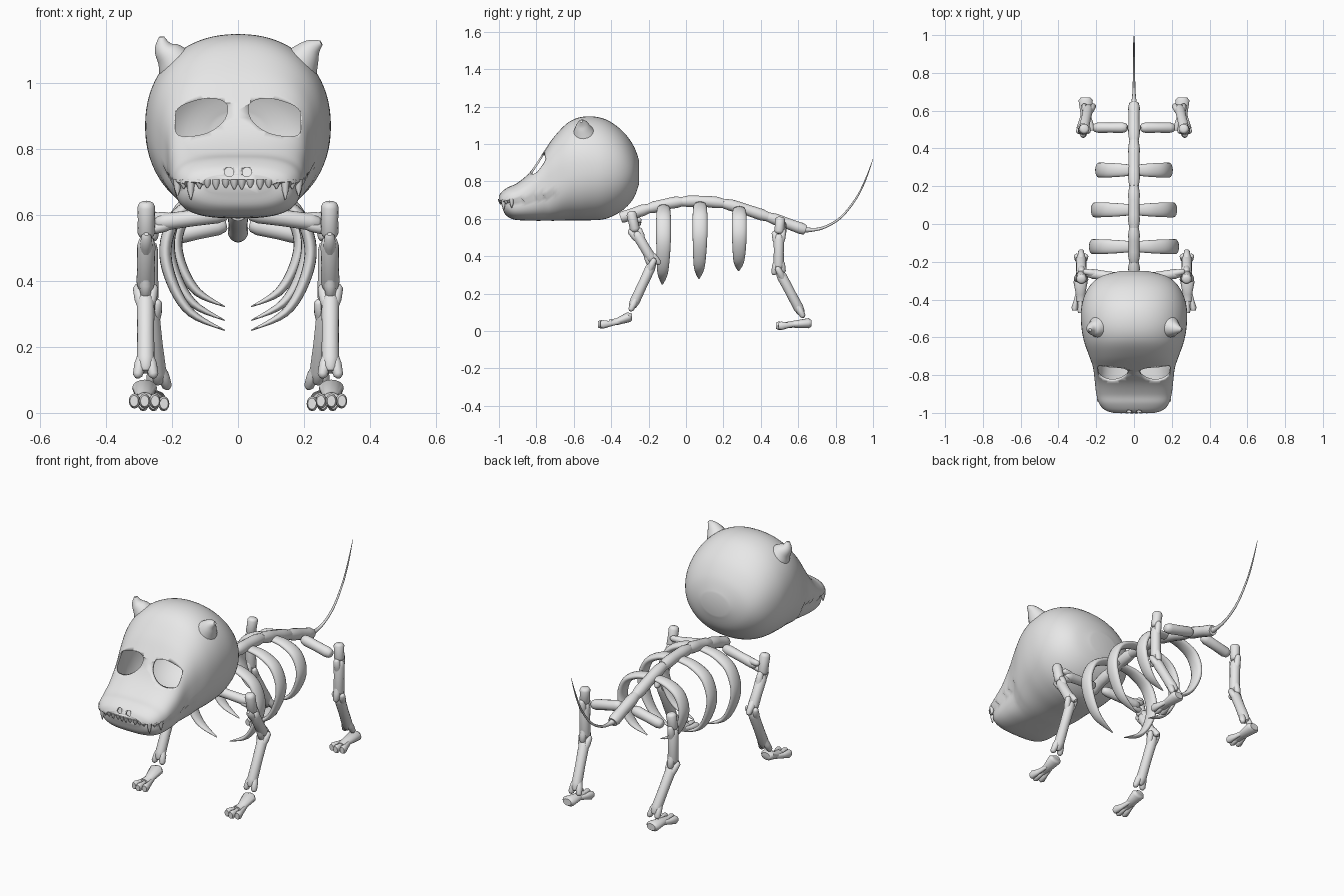
import bpy, bmesh
from math import cos, sin, pi, radians, copysign
from mathutils import Vector

if "Cube" in bpy.data.objects:
    bpy.data.objects.remove(bpy.data.objects["Cube"])

BONE = bpy.data.materials.new("bone_grey")
BONE.use_nodes = True
BONE.diffuse_color = (0.8, 0.8, 0.8, 1)
BONE.node_tree.nodes["Principled BSDF"].inputs["Base Color"].default_value = (0.8, 0.8, 0.8, 1)


def finish(bm, name):
    bmesh.ops.recalc_face_normals(bm, faces=bm.faces)
    mesh = bpy.data.meshes.new(name)
    bm.to_mesh(mesh)
    bm.free()
    mesh.materials.append(BONE)
    ob = bpy.data.objects.new(name, mesh)
    bpy.context.collection.objects.link(ob)
    bpy.ops.object.select_all(action="DESELECT")
    ob.select_set(True)
    bpy.context.view_layer.objects.active = ob
    bpy.ops.object.shade_smooth_by_angle(angle=radians(50))
    return ob


def spline(pts, n, closed=False):
    """Catmull-Rom interpolation of tuples of any length."""
    out, m = [], len(pts)
    for i in range(m if closed else m - 1):
        if closed:
            q = [pts[(i + k) % m] for k in (-1, 0, 1, 2)]
        else:
            q = [pts[min(max(i + k, 0), m - 1)] for k in (-1, 0, 1, 2)]
        for j in range(n):
            t = j / n
            out.append(tuple(
                0.5 * (2 * b + (c - a) * t + (2 * a - 5 * b + 4 * c - d) * t * t
                       + (3 * b - a - 3 * c + d) * t ** 3)
                for a, b, c, d in zip(*q)))
    if not closed:
        out.append(tuple(pts[-1]))
    return out


def loft(bm, rings):
    loops = [[bm.verts.new(p) for p in ring] for ring in rings]
    n = len(loops[0])
    for a, b in zip(loops, loops[1:]):
        for i in range(n):
            bm.faces.new((a[i], a[(i + 1) % n], b[(i + 1) % n], b[i]))
    bm.faces.new(loops[0])
    bm.faces.new(loops[-1])


def sweep(bm, pts, ref=(0, 1, 0), wide=1.0, sides=16):
    """Round or flattened tube through (x, y, z, radius) points."""
    rings = []
    for i, p in enumerate(pts):
        a, b = pts[max(i - 1, 0)], pts[min(i + 1, len(pts) - 1)]
        t = (Vector(b[:3]) - Vector(a[:3])).normalized()
        u = Vector(ref)
        u = (u - t * u.dot(t)).normalized()
        v = t.cross(u)
        rings.append([Vector(p[:3]) + u * p[3] * wide * cos(k * 2 * pi / sides)
                      + v * p[3] * sin(k * 2 * pi / sides) for k in range(sides)])
    loft(bm, rings)


SHAFT = ((0, .5), (.04, .8), (.15, 1), (.5, .95), (.85, 1), (.96, .8), (1, .5))


def bone(bm, a, b, r, fork=None, ends=(0, 1), ref=(0, 1, 0)):
    """Rounded shaft, with an optional pair of prongs at its ends."""
    a, b = Vector(a), Vector(b)
    sweep(bm, [(*a.lerp(b, t), r * k) for t, k in SHAFT], ref)
    if fork:
        f, d = Vector(fork), (b - a).normalized()
        for e in ends:
            tip, out = (b, d) if e else (a, -d)
            for s in (-1, 1):
                p, q = tip - out * .07 + f * s * .006, tip + out * .02 + f * s * .026
                sweep(bm, [(*p, r * .5), (*p.lerp(q, .5), r * .68),
                           (*p.lerp(q, .9), r * .55), (*q, r * .25)], ref)


# Skull: stations of y, bottom, top, half width, squareness
skull_stations = [
    (-1.0, .66, .722, .11, 2.6), (-.985, .625, .745, .155, 2.8), (-.95, .6, .77, .185, 3),
    (-.9, .592, .793, .2, 3), (-.83, .59, .855, .208, 3), (-.76, .59, .96, .217, 2.9),
    (-.7, .59, 1.045, .237, 2.6), (-.62, .592, 1.122, .265, 2.3), (-.53, .592, 1.148, .28, 2.2),
    (-.43, .6, 1.132, .277, 2.1), (-.34, .645, 1.07, .243, 2.1), (-.28, .71, .99, .18, 2),
    (-.25, .79, .91, .08, 2)]


def mouth_height(y):
    return .695 + .75 * max(0, y + .95) ** 2


bm = bmesh.new()
rings = []
for y, lo, hi, w, e in spline(skull_stations, 5):
    ring = []
    for k in range(80):
        c, s = cos(k * pi / 40), sin(k * pi / 40)
        x = w * copysign(abs(c) ** (2 / e), c)
        z = (lo + hi) / 2 + (hi - lo) / 2 * copysign(abs(s) ** (2 / e), s)
        # lower jaw sits back behind the upper lip
        fade = min(1, max(0, (-.68 - y) / .08)) if z < mouth_height(y) else 0
        ring.append((x * (1 - .06 * fade), y + .018 * fade, z))
    rings.append(ring)
loft(bm, rings)
skull = finish(bm, "skull")
shell = skull.modifiers.new("shell", "SOLIDIFY")
shell.thickness, shell.offset = .01, -1
bpy.ops.object.modifier_apply(modifier="shell")

# Eye sockets and nostrils, cut through the hollow skull
eye = [(.034, .935), (.075, .953), (.13, .946), (.182, .922), (.19, .88),
       (.182, .843), (.13, .84), (.08, .855), (.04, .89)]
nostril = [(.027 + .014 * cos(k * pi / 4), .73 + .014 * sin(k * pi / 4)) for k in range(8)]
bm = bmesh.new()
for s in (-1, 1):
    for outline, depth in ((eye, -.62), (nostril, -.9)):
        loop = spline(outline, 4, closed=True)
        loft(bm, [[(s * x, y, z) for x, z in loop] for y in (-1.1, depth)])
cutter = finish(bm, "socket_cutter")
cutter.hide_render = True
bpy.context.view_layer.objects.active = skull
cut = skull.modifiers.new("sockets", "BOOLEAN")
cut.operation, cut.solver, cut.object = "DIFFERENCE", "EXACT", cutter
bpy.ops.object.modifier_apply(modifier="sockets")
bpy.data.objects.remove(cutter)

# Teeth along the upper lip, with long fangs at the corners
bm = bmesh.new()
lip = spline([(0, -.993), (.1, -.988), (.15, -.972), (.18, -.94), (.196, -.89)], 12)
for s in (-1, 1):
    for i, size in ((2, .03), (5, .026), (8, .03), (11, .026), (15, .028),
                    (22, .062), (29, .028), (38, .05)):
        x, y = lip[i]
        z = mouth_height(y) + .012
        sweep(bm, [(s * x, y, z, .013), (s * x, y, z - size * .5, .01),
                   (s * x, y, z - size, .002)], sides=8)
finish(bm, "teeth")

# Spine of separate vertebra lengths
back = [(0, -.35, .605), (0, -.2, .655), (0, -.02, .692), (0, .2, .682),
        (0, .44, .61), (0, .64, .54)]
curve = spline(back, 6)
bm = bmesh.new()
for i in range(len(back) - 1):
    part = curve[i * 6:i * 6 + 7]
    sweep(bm, [(*p, r) for p, r in zip(part, (.025, .031, .03, .029, .03, .031, .025))],
          ref=(1, 0, 0))
finish(bm, "spine")

# Tail, thinning to a whip end
bm = bmesh.new()
sweep(bm, spline([(0, .6, .552, .026), (0, .66, .541, .012), (0, .74, .555, .007),
                  (0, .83, .61, .006), (0, .91, .71, .005), (0, .96, .81, .004),
                  (0, 1, .92, .001)], 6), ref=(1, 0, 0), sides=8)
finish(bm, "tail")

for s, side in ((1, "left"), (-1, "right")):
    # Ear
    bm = bmesh.new()
    tip_x, tip_z = (.252, 1.122) if s > 0 else (.232, 1.14)
    sweep(bm, spline([(s * .17, -.54, 1.03, .075), (s * .2, -.55, 1.075, .05),
                      (s * .225, -.555, 1.105, .03), (s * tip_x, -.56, tip_z, .008)], 4))
    finish(bm, side + "_ear")

    # Ribs, flattened and tapering to a point
    for n, (y, width, top, tip) in enumerate(((-.12, .22, .665, .25), (.075, .21, .68, .28),
                                              (.285, .187, .655, .322))):
        h = top - tip
        path = [(.01, top, .8), (.1, top - .035 * h, 1), (.18, top - .16 * h, 1.1),
                (.215, top - .4 * h, 1.1), (.195, top - .65 * h, 1), (.14, top - .87 * h, .75),
                (.04, tip, .1)]
        k = width / .215
        bm = bmesh.new()
        sweep(bm, spline([(s * x * (k if x > .05 else 1), y - .03 * max(0, top - .2 - z), z, .017 * r)
                          for x, z, r in path], 5), wide=2.1)
        finish(bm, f"{side}_rib_{n + 1}")

    # Shoulder and hip crossbones
    bm = bmesh.new()
    bone(bm, (s * .03, -.29, .605), (s * .25, -.26, .575), .026, (0, .3, .8), (1,))
    finish(bm, side + "_collar_bone")
    bm = bmesh.new()
    bone(bm, (s * .035, .51, .572), (s * .215, .51, .532), .028)
    finish(bm, side + "_hip_bone")

    # Legs: joint cap, forked upper bone, forked lower bone
    for name, cap, joint, knee, ankle in (
            ("front", (.278, -.295, .64), (.278, -.27, .53), (.28, -.175, .37), (.28, -.29, .125)),
            ("hind", (.262, .505, .61), (.27, .497, .52), (.268, .495, .325), (.24, .62, .09))):
        cap, joint, knee, ankle = [Vector((s * x, y, z)) for x, y, z in (cap, joint, knee, ankle)]
        bm = bmesh.new()
        bone(bm, cap, joint, .027, ref=(1, 0, 0))
        bone(bm, joint, knee, .028, (0, 1, .2), ref=(1, 0, 0))
        finish(bm, f"{side}_{name}_upper_leg")
        bm = bmesh.new()
        bone(bm, knee, ankle, .027, (1, 0, 0), ref=(1, 0, 0))
        finish(bm, f"{side}_{name}_lower_leg")

    # Paws with three splayed toes
    for name, x, heel, mid, toe in (("front", .283, (-.29, .075), (-.37, .05), (-.47, .036)),
                                    ("hind", .256, (.67, .042), (.57, .036), (.482, .028))):
        bm = bmesh.new()
        sweep(bm, [(s * x, heel[0], heel[1], .018), (s * x, heel[0] - .015, heel[1], .027),
                   (s * x, mid[0], mid[1], .018), (s * x, mid[0] - .04, mid[1] - .004, .016)],
              ref=(1, 0, 0), wide=1.4)
        for k in (-1, 0, 1):
            end = toe[0] + .012 * abs(k)
            sweep(bm, [(s * x + k * .014, mid[0] + .02, mid[1], .011),
                       (s * x + k * .025, end + .05, toe[1] + .003, .015),
                       (s * x + k * .031, end + .015, toe[1], .023),
                       (s * x + k * .032, end, toe[1], .017)], ref=(1, 0, 0), wide=.75, sides=12)
        finish(bm, f"{side}_{name}_paw")
